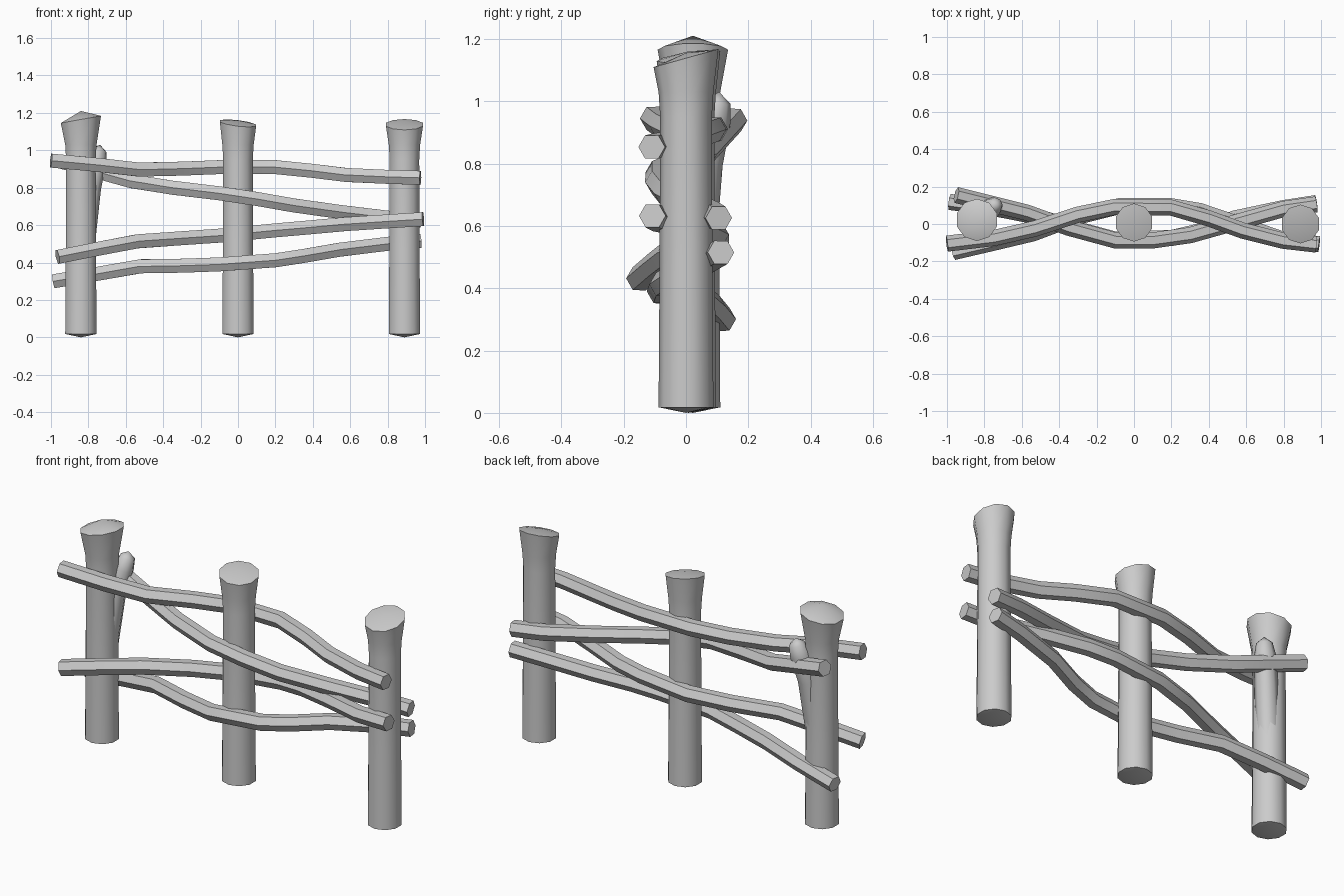
import bpy, bmesh, math
from mathutils import Vector

if "Cube" in bpy.data.objects:
    bpy.data.objects.remove(bpy.data.objects["Cube"])


def loft(name, rings, tips=(None, None)):
    """Skin a list of vertex rings; ends close to a tip point or a flat cap."""
    bm = bmesh.new()
    rows = [[bm.verts.new(p) for p in r] for r in rings]
    n = len(rows[0])
    for a, b in zip(rows, rows[1:]):
        for i in range(n):
            j = (i + 1) % n
            bm.faces.new((a[i], a[j], b[j], b[i]))
    for row, tip in zip((rows[0], rows[-1]), tips):
        if tip is None:
            bm.faces.new(row)
        else:
            t = bm.verts.new(tip)
            for i in range(n):
                bm.faces.new((row[i], row[(i + 1) % n], t))
    bmesh.ops.recalc_face_normals(bm, faces=bm.faces)
    me = bpy.data.meshes.new(name)
    bm.to_mesh(me)
    bm.free()
    ob = bpy.data.objects.new(name, me)
    bpy.context.collection.objects.link(ob)
    bpy.ops.object.select_all(action='DESELECT')
    ob.select_set(True)
    bpy.context.view_layer.objects.active = ob
    bpy.ops.object.shade_smooth_by_angle(angle=math.radians(50))
    return ob


def post(name, x, y, head, top, slope, peak, sides=10):
    """Round post with a flared head and a slanted, pointed top."""
    prof = [(0.018, 0.088), (0.45, 0.085), (0.95, 0.083),
            (1.03, 0.088), (top, head)]
    rings = []
    for k, (z, r) in enumerate(prof):
        ring = []
        for i in range(sides):
            a = math.tau * (i + 0.5) / sides
            dx, dy = r * math.cos(a), r * math.sin(a)
            tilt = slope[0] * dx + slope[1] * dy if k == 4 else 0
            ring.append((x + dx, y + dy, z + tilt))
        rings.append(ring)
    loft(name, rings, ((x, y, 0.0), (x, y, peak)))


def tube(name, pts, radii, sides=6, tips=(None, None)):
    """Sweep a polygon section along a bent path."""
    pts = [Vector(p) for p in pts]
    rings = []
    for k, p in enumerate(pts):
        t = (pts[min(k + 1, len(pts) - 1)] - pts[max(k - 1, 0)]).normalized()
        side = Vector((0, 1, 0))
        side = (side - t * side.dot(t)).normalized()
        up = t.cross(side)
        r = radii[k] if isinstance(radii, list) else radii
        rings.append([p + r * (math.cos(math.tau * i / sides) * side
                               + math.sin(math.tau * i / sides) * up)
                      for i in range(sides)])
    return loft(name, rings, tips)


# Three posts
post("left_post", -0.84, 0.022, 0.113, 1.165, (0.18, 0.0), 1.21)
post("middle_post", 0.0, 0.008, 0.102, 1.145, (-0.12, 0.16), 1.16)
post("right_post", 0.89, 0.0, 0.104, 1.138, (0.0, 0.28), 1.155)

# Sawn-off branch stub on the left post
tube("branch_stub", [(-0.83, 0.03, 0.45), (-0.79, 0.06, 0.80),
                     (-0.757, 0.09, 0.94), (-0.742, 0.103, 1.0)],
     [0.06, 0.058, 0.054, 0.04], 8, (None, (-0.738, 0.106, 1.03)))

# Rails woven between the posts
rails = {
    "top_rail": [(-1.0, -0.105, 0.945), (-0.75, -0.075, 0.922),
                 (-0.53, -0.025, 0.897), (-0.3, 0.05, 0.902),
                 (-0.1, 0.092, 0.91), (0.2, 0.087, 0.91),
                 (0.4, 0.03, 0.89), (0.58, -0.035, 0.868),
                 (0.8, -0.09, 0.858), (0.975, -0.11, 0.853)],
    "upper_middle_rail": [(-0.95, 0.155, 0.94), (-0.75, 0.105, 0.885),
                          (-0.57, 0.06, 0.835), (-0.35, -0.02, 0.80),
                          (-0.1, -0.088, 0.77), (0.1, -0.088, 0.74),
                          (0.3, -0.06, 0.705), (0.55, 0.01, 0.67),
                          (0.8, 0.08, 0.64), (0.975, 0.105, 0.625)],
    "lower_middle_rail": [(-0.965, -0.15, 0.43), (-0.75, -0.1, 0.473),
                          (-0.54, -0.05, 0.513), (-0.3, 0.04, 0.53),
                          (-0.08, 0.095, 0.545), (0.2, 0.095, 0.572),
                          (0.35, 0.07, 0.585), (0.57, -0.005, 0.605),
                          (0.8, -0.085, 0.62), (0.99, -0.108, 0.632)],
    "bottom_rail": [(-0.985, 0.118, 0.30), (-0.75, 0.085, 0.34),
                    (-0.52, 0.04, 0.38), (-0.3, -0.03, 0.383),
                    (-0.1, -0.083, 0.39), (0.2, -0.075, 0.412),
                    (0.35, -0.04, 0.435), (0.54, 0.03, 0.468),
                    (0.8, 0.085, 0.50), (0.975, 0.112, 0.515)],
}
for name, path in rails.items():
    tube(name, path, 0.043)
